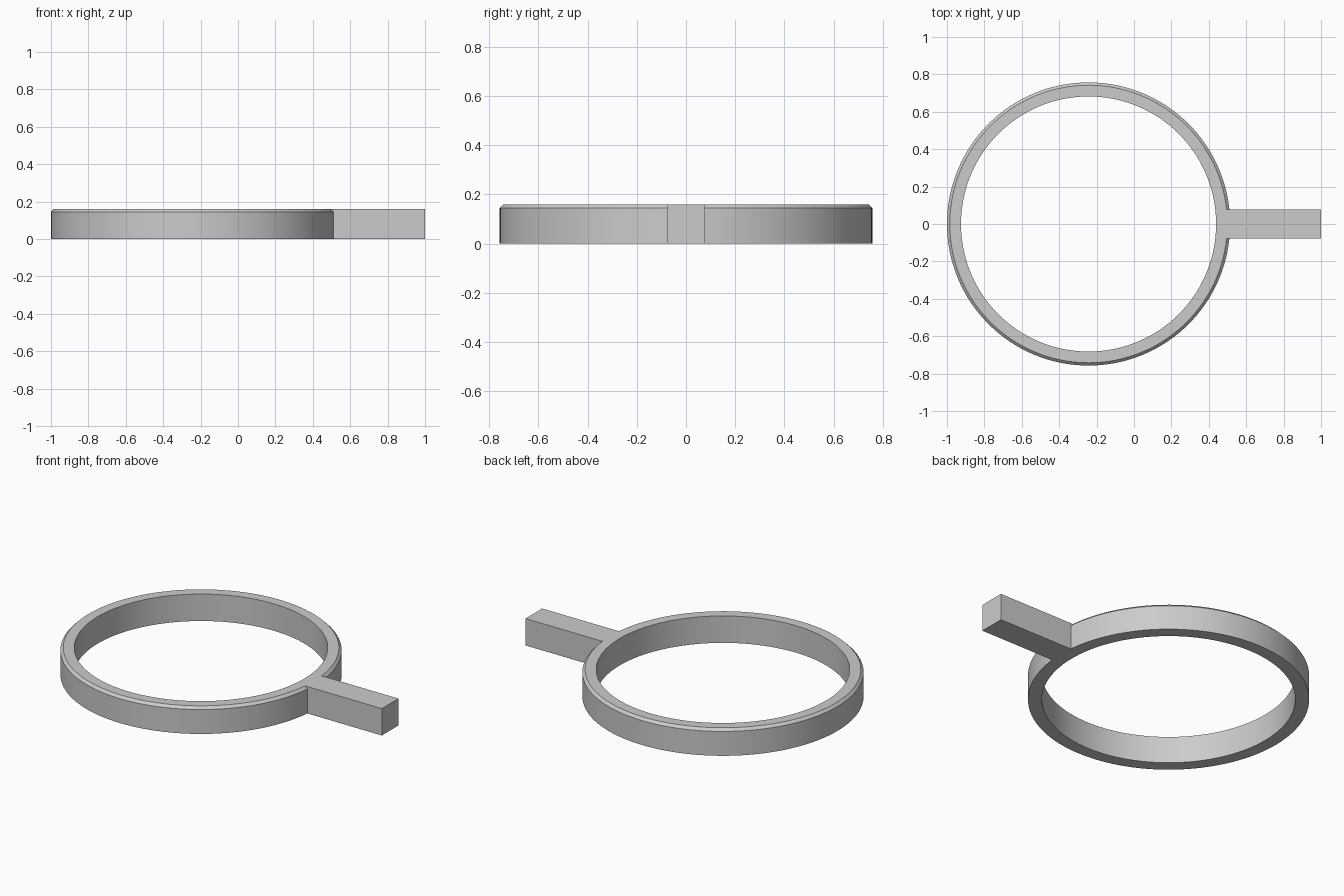
import bpy, bmesh, math

cube = bpy.data.objects.get("Cube")
if cube:
    bpy.data.objects.remove(cube, do_unlink=True)

HEIGHT = 0.16
CENTRE_X = -0.243
SEGMENTS = 128

grey = bpy.data.materials.new("plain grey")
grey.use_nodes = True
colour = (0.6, 0.6, 0.6, 1)
grey.diffuse_color = colour
grey.node_tree.nodes["Principled BSDF"].inputs["Base Color"].default_value = colour


def add_object(name, bm):
    bmesh.ops.recalc_face_normals(bm, faces=bm.faces)
    mesh = bpy.data.meshes.new(name)
    bm.to_mesh(mesh)
    bm.free()
    mesh.materials.append(grey)
    obj = bpy.data.objects.new(name, mesh)
    bpy.context.collection.objects.link(obj)
    return obj


# Ring: (radius, height) section with a chamfered upper outer edge
section = [(0.682, 0), (0.757, 0), (0.757, HEIGHT - 0.015),
           (0.742, HEIGHT), (0.682, HEIGHT)]
bm = bmesh.new()
loops = []
for i in range(SEGMENTS):
    a = 2 * math.pi * i / SEGMENTS
    loops.append([bm.verts.new((CENTRE_X + r * math.cos(a), r * math.sin(a), z))
                  for r, z in section])
for i, here in enumerate(loops):
    after = loops[(i + 1) % SEGMENTS]
    for j in range(len(section)):
        k = (j + 1) % len(section)
        bm.faces.new((here[j], after[j], after[k], here[k]))
ring = add_object("ring_with_handle", bm)

# Handle: square bar rooted inside the ring wall
bm = bmesh.new()
bmesh.ops.create_cube(bm, size=1)
for v in bm.verts:
    v.co.x = 1 if v.co.x > 0 else 0.46
    v.co.y *= 0.156
    v.co.z = HEIGHT if v.co.z > 0 else 0
handle = add_object("handle_joiner", bm)

# Fuse the bar into the ring
union = ring.modifiers.new("join_handle", 'BOOLEAN')
union.operation = 'UNION'
union.solver = 'EXACT'
union.object = handle
bpy.context.view_layer.objects.active = ring
ring.select_set(True)
bpy.ops.object.modifier_apply(modifier=union.name)
bpy.data.objects.remove(handle, do_unlink=True)
bpy.ops.object.shade_smooth_by_angle(angle=math.radians(30))
